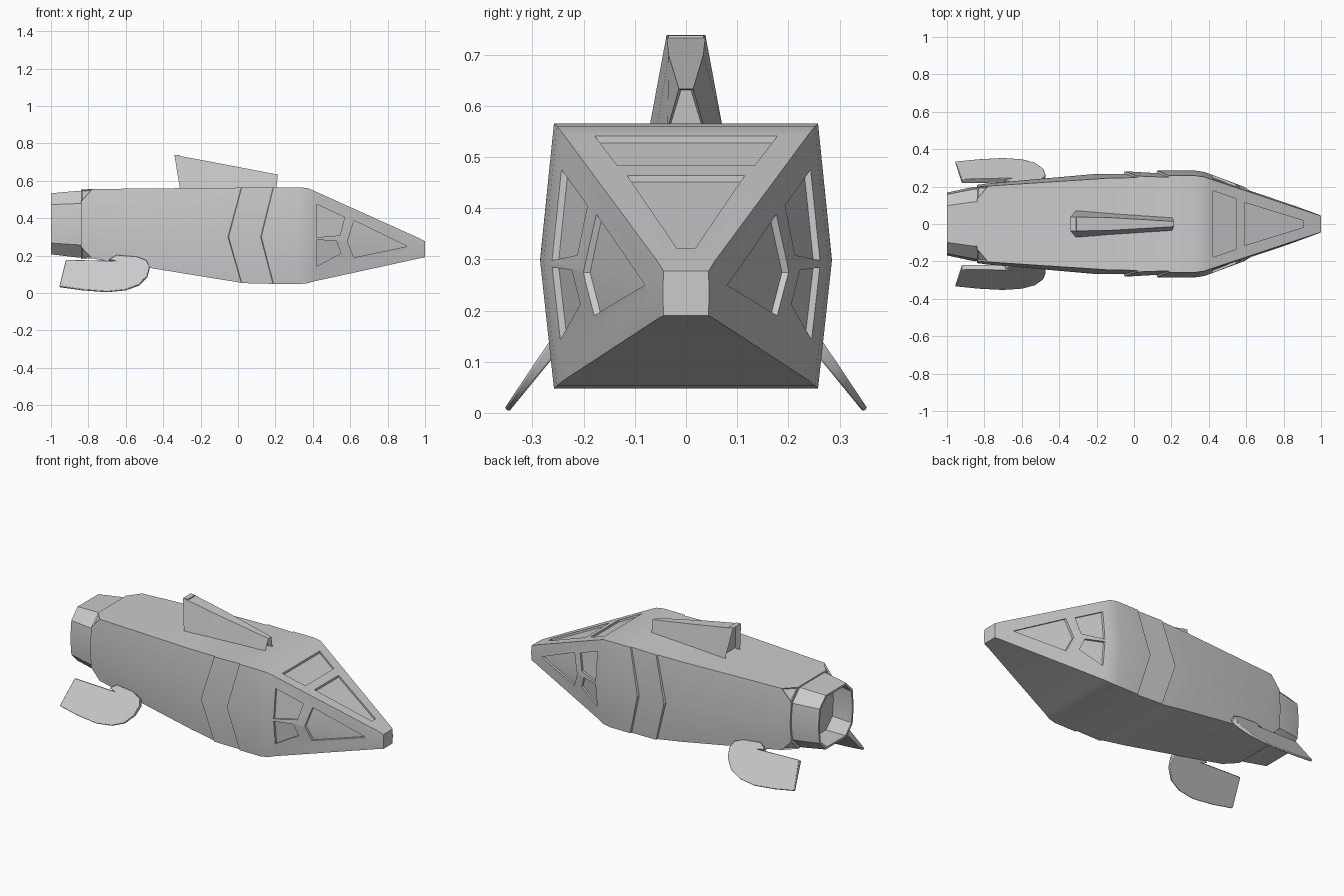
import bpy, bmesh, math
from mathutils import Vector

if "Cube" in bpy.data.objects:
    bpy.data.objects.remove(bpy.data.objects["Cube"])


def finish(bm, name, smooth=30):
    bmesh.ops.recalc_face_normals(bm, faces=bm.faces)
    me = bpy.data.meshes.new(name)
    bm.to_mesh(me)
    bm.free()
    ob = bpy.data.objects.new(name, me)
    bpy.context.collection.objects.link(ob)
    if smooth:
        shade(ob, smooth)
    return ob


def select(ob):
    bpy.ops.object.select_all(action='DESELECT')
    ob.select_set(True)
    bpy.context.view_layer.objects.active = ob


def shade(ob, angle=30):
    select(ob)
    bpy.ops.object.shade_smooth_by_angle(angle=math.radians(angle))


def loft(rings):
    """Skin a list of equal-length closed rings and cap both ends."""
    bm = bmesh.new()
    vs = [[bm.verts.new(p) for p in r] for r in rings]
    n = len(vs[0])
    for a, b in zip(vs, vs[1:]):
        for i in range(n):
            j = (i + 1) % n
            bm.faces.new((a[i], a[j], b[j], b[i]))
    bm.faces.new(vs[0])
    bm.faces.new(vs[-1])
    bmesh.ops.remove_doubles(bm, verts=bm.verts, dist=1e-5)
    bmesh.ops.recalc_face_normals(bm, faces=bm.faces)
    return bm


def section(xc, xm, wc, wm, zt, zm, zb, c=0.0):
    """Six-sided section, corners chamfered by c, side ridge at its own x."""
    half = [(xc, wc - c, zt), (xc, wc, zt - c), (xm, wm, zm),
            (xc, wc, zb + c), (xc, wc - c, zb)]
    return half + [(x, -y, z) for x, y, z in reversed(half)]


# Hull: pointed nose, stepped chevron armour, tapered chamfered tail
NOSE0 = (0.41, 0.41, 0.240, 0.266, 0.545, 0.293, 0.063)
NOSE1 = (0.965, 0.965, 0.055, 0.058, 0.295, 0.235, 0.184)
bm = loft([section(*s) for s in (
    (1.0, 1.0, 0.044, 0.045, 0.277, 0.235, 0.19),
    NOSE1, NOSE0,
    (0.375, 0.375, 0.252, 0.278, 0.56, 0.297, 0.053),
    (0.33, 0.33, 0.258, 0.285, 0.565, 0.297, 0.048),
    (0.19, 0.125, 0.258, 0.285, 0.565, 0.30, 0.048),
    (0.187, 0.121, 0.250, 0.272, 0.564, 0.30, 0.049),
    (0.02, -0.05, 0.256, 0.282, 0.564, 0.30, 0.053),
    (0.017, -0.054, 0.248, 0.268, 0.563, 0.30, 0.055),
    (-0.14, -0.20, 0.245, 0.268, 0.562, 0.305, 0.080),
    (-0.78, -0.78, 0.203, 0.217, 0.556, 0.36, 0.185),
    (-0.84, -0.84, 0.198, 0.209, 0.553, 0.365, 0.182, 0.065))])
tri = [f for f in bm.faces if len(f.verts) == 3 and f.calc_center_median().x < -0.7]
bmesh.ops.inset_individual(bm, faces=tri, thickness=0.008, depth=-0.008)
hull = finish(bm, "hull", 0)


# Recessed window panels cut into the nose
def nose_at(x):
    t = (x - NOSE0[0]) / (NOSE1[0] - NOSE0[0])
    return [a + (b - a) * t for a, b in zip(NOSE0, NOSE1)]


def on_side(p, off, s):
    x, z = p
    _, _, wc, wm, zt, zm, zb = nose_at(x)
    k = (z - zm) / (zt - zm) if z > zm else (zm - z) / (zm - zb)
    return x, s * (wm + (wc - wm) * k + off), z


def on_top(p, off, s):
    return p[0], p[1], nose_at(p[0])[4] + off


def panel(bm, pts, place, s=1):
    lo = [bm.verts.new(place(p, -0.013, s)) for p in pts]
    hi = [bm.verts.new(place(p, 0.03, s)) for p in pts]
    n = len(pts)
    for i in range(1, n - 1):
        bm.faces.new((lo[0], lo[i], lo[i + 1]))
        bm.faces.new((hi[0], hi[i + 1], hi[i]))
    for i in range(n):
        j = (i + 1) % n
        bm.faces.new((lo[i], hi[i], hi[j], lo[j]))


bm = bmesh.new()
for s in (1, -1):
    for pts in (
            ((0.585, nose_at(0.585)[5]), (0.62, 0.388), (0.905, nose_at(0.905)[5] + 0.008), (0.62, 0.19)),
            ((0.42, 0.475), (0.57, 0.405), (0.545, 0.308), (0.42, 0.298)),
            ((0.42, 0.284), (0.525, 0.279), (0.55, 0.212), (0.42, 0.143))):
        panel(bm, pts, on_side, s)
panel(bm, ((0.42, 0.178), (0.545, 0.135), (0.545, -0.135), (0.42, -0.178)), on_top)
panel(bm, ((0.59, 0.115), (0.905, 0.018), (0.905, -0.018), (0.59, -0.115)), on_top)
cutter = finish(bm, "window_cutter", 0)
cutter.hide_render = True
mod = hull.modifiers.new("windows", 'BOOLEAN')
mod.operation, mod.solver, mod.object = 'DIFFERENCE', 'EXACT', cutter
select(hull)
bpy.ops.object.modifier_apply(modifier=mod.name)
bpy.data.objects.remove(cutter)
shade(hull, 25)

# Hollow engine nozzle at the tail
nozzle = finish(loft([section(*s) for s in (
    (-0.82, -0.82, 0.186, 0.198, 0.546, 0.365, 0.190, 0.068),
    (-0.86, -0.86, 0.186, 0.198, 0.546, 0.365, 0.190, 0.068),
    (-1.0, -1.0, 0.158, 0.168, 0.533, 0.365, 0.207, 0.060),
    (-1.0, -1.0, 0.146, 0.156, 0.521, 0.365, 0.219, 0.056),
    (-0.86, -0.86, 0.165, 0.175, 0.528, 0.365, 0.210, 0.060))]), "engine_nozzle", 25)

# Dorsal fin with recessed front and rear ends
bm = loft([[(xb, b, 0.555), (xt, t, zt), (xt, -t, zt), (xb, -b, 0.555)]
           for xb, b, xt, t, zt in ((-0.31, 0.072, -0.34, 0.038, 0.738),
                                    (-0.12, 0.057, -0.13, 0.034, 0.699),
                                    (0.205, 0.036, 0.213, 0.014, 0.633))])
bm.faces.ensure_lookup_table()
ends = [f for f in bm.faces if abs(f.normal.x) > 0.8]
bmesh.ops.inset_individual(bm, faces=ends, thickness=0.007, depth=-0.03)
finish(bm, "dorsal_fin", 20)

# Hooked lower fins, sloping outward and thinning toward the tip
OUTLINE = [(-0.92, 0.17), (-0.955, 0.034), (-0.83, 0.016), (-0.70, 0.006), (-0.60, 0.016),
           (-0.53, 0.042), (-0.485, 0.088), (-0.472, 0.135), (-0.49, 0.168),
           (-0.54, 0.186), (-0.65, 0.195), (-0.69, 0.172), (-0.66, 0.164)]
for s, name in ((1, "left_fin"), (-1, "right_fin")):
    rings = []
    for side in (1, -1):
        ring = []
        for x, z in OUTLINE:
            th = side * (0.005 + 0.06 * z)
            ring.append(Vector((x, s * (0.21 + (0.195 - z) * 0.74 + 0.80 * th), z + 0.595 * th)))
        rings.append(ring)
    fin = finish(loft(rings), name, 35)
    bev = fin.modifiers.new("edge_bevel", 'BEVEL')
    bev.width, bev.segments, bev.limit_method = 0.004, 2, 'ANGLE'
    bev.angle_limit = math.radians(50)
